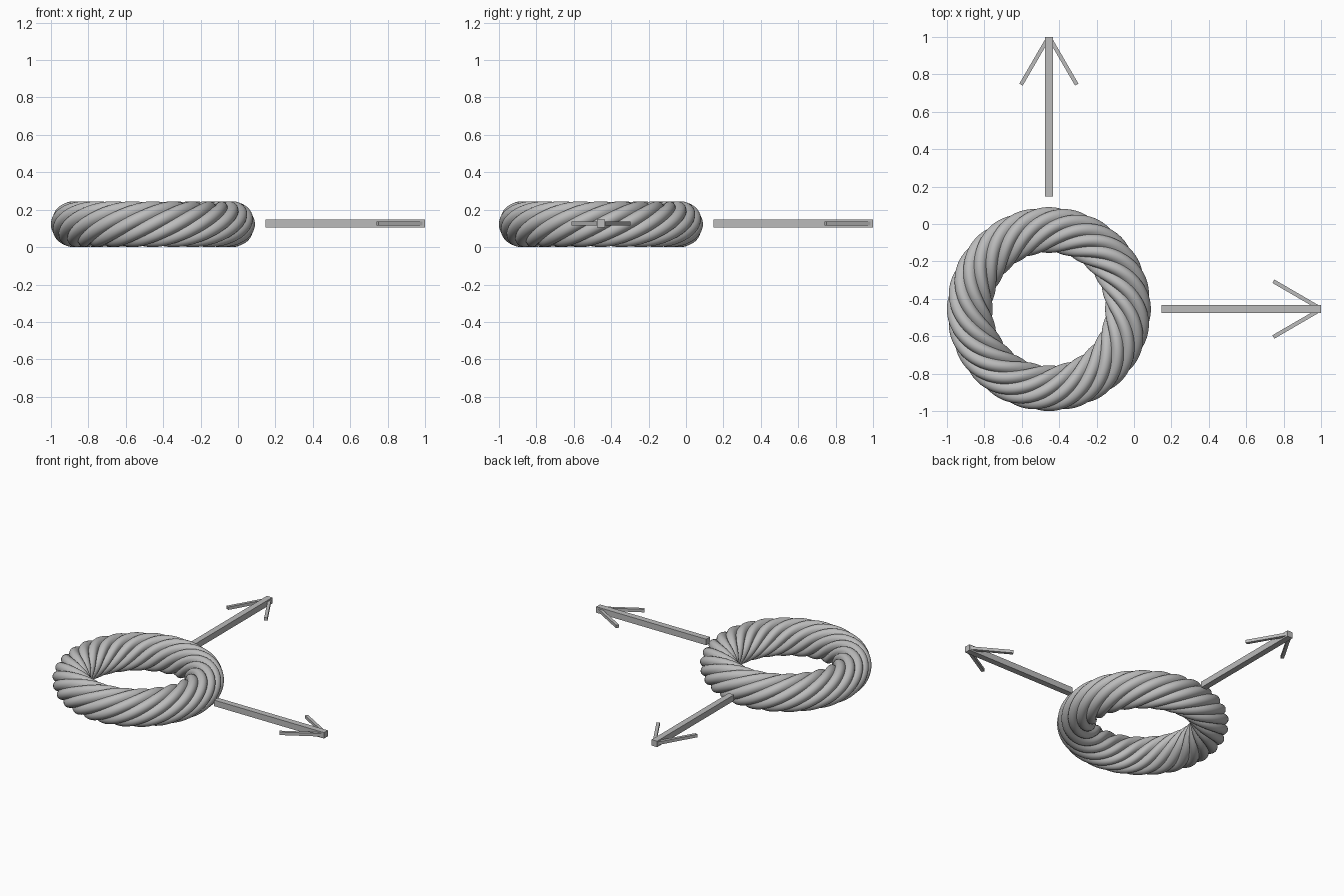
import bpy, math
from mathutils import Vector, Matrix

if "Cube" in bpy.data.objects:
    bpy.data.objects.remove(bpy.data.objects["Cube"])

CX = CY = -0.455          # ring centre
R, CZ = 0.423, 0.1225     # ring radius and height of its centre line
STRANDS, BUMPS = 8, 24    # strands in the rope, bumps around the ring
RHO, S = 0.0815, 0.041    # strand centre offset and strand radius

grey = bpy.data.materials.new("mid grey")
grey.diffuse_color = (0.5, 0.5, 0.5, 1)
grey.use_nodes = True
grey.node_tree.nodes["Principled BSDF"].inputs["Base Color"].default_value = grey.diffuse_color


def add_mesh(name, verts, faces):
    me = bpy.data.meshes.new(name)
    me.from_pydata(verts, [], faces)
    me.materials.append(grey)
    ob = bpy.data.objects.new(name, me)
    bpy.context.collection.objects.link(ob)
    return ob


# Rope ring: a lobed section swept round a circle while it twists
def rope_ring():
    per, nu = 10, 240
    nv = STRANDS * per
    verts, faces = [], []
    for i in range(nu):
        th = 2 * math.pi * i / nu
        for j in range(nv):
            a = (j % per / per - 0.5) * 2 * math.pi / STRANDS
            r = RHO * math.cos(a) + math.sqrt(S * S - (RHO * math.sin(a)) ** 2)
            ph = (j / per - 0.5) * 2 * math.pi / STRANDS + BUMPS / STRANDS * (th - math.pi / 2)
            d = R + r * math.cos(ph)
            verts.append((CX + d * math.cos(th), CY + d * math.sin(th), CZ + r * math.sin(ph)))
    shift = BUMPS * per
    for i in range(nu):
        k = shift if i == nu - 1 else 0
        n = (i + 1) % nu
        for j in range(nv):
            j2 = (j + 1) % nv
            faces.append((i * nv + j, n * nv + (j + k) % nv, n * nv + (j2 + k) % nv, i * nv + j2))
    ob = add_mesh("rope_ring", verts, faces)
    bpy.context.view_layer.objects.active = ob
    ob.select_set(True)
    bpy.ops.object.shade_smooth_by_angle(angle=math.radians(40))
    ob.select_set(False)


# Square bar between two points
def bar(name, p, q, w):
    p, q = Vector(p), Vector(q)
    side = (q - p).normalized().cross(Vector((0, 0, 1))) * w / 2
    up = Vector((0, 0, w / 2))
    verts = [e + side * s + up * t for e in (p, q) for s, t in ((-1, -1), (1, -1), (1, 1), (-1, 1))]
    faces = [(0, 1, 2, 3), (7, 6, 5, 4)] + [(i, i + 4, (i + 1) % 4 + 4, (i + 1) % 4) for i in range(4)]
    return add_mesh(name, verts, faces)


# Arrow: shaft with two barbs, pointing along the given angle
def arrow(name, angle):
    m = Matrix.Translation((CX, CY, 0.127)) @ Matrix.Rotation(angle, 4, 'Z')
    tip = 1 - CX
    bar(name + "_shaft", m @ Vector((0.602, 0, 0)), m @ Vector((tip, 0, 0)), 0.042)
    for s, side in ((1, "left"), (-1, "right")):
        bar(f"{name}_{side}_barb", m @ Vector((tip - 0.007, 0.005 * s, 0)),
            m @ Vector((tip - 0.255, 0.149 * s, 0)), 0.021)


rope_ring()
arrow("side_arrow", 0)
arrow("back_arrow", math.pi / 2)
